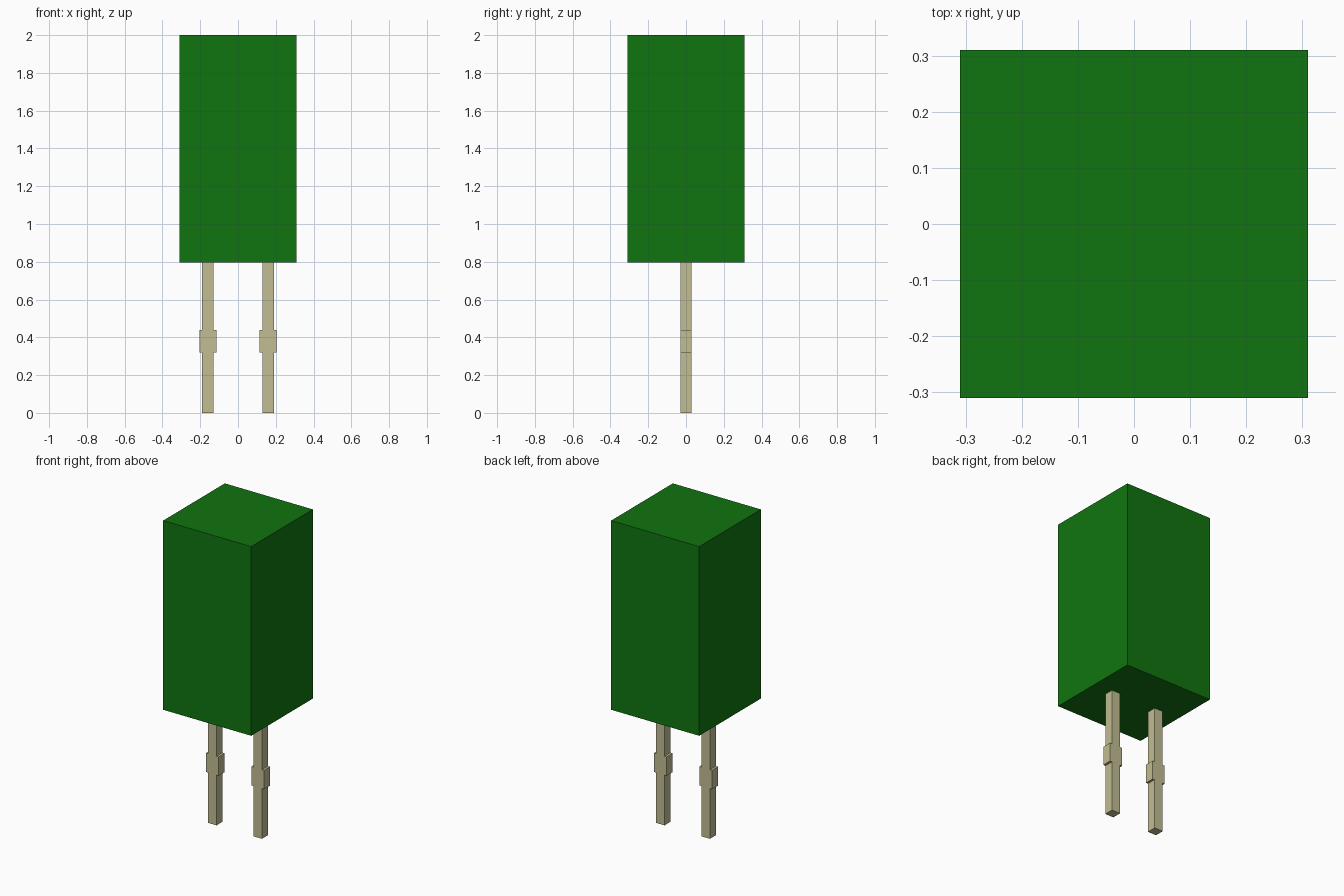
import bpy
import bmesh

cube = bpy.data.objects.get("Cube")
if cube:
    bpy.data.objects.remove(cube, do_unlink=True)


def make_material(name, rgb):
    mat = bpy.data.materials.new(name)
    mat.use_nodes = True
    color = (*rgb, 1)
    mat.diffuse_color = color
    mat.node_tree.nodes["Principled BSDF"].inputs["Base Color"].default_value = color
    return mat


def extrude_profile(name, points, depth, mat, x=0):
    """Outline in the xz plane, extruded symmetrically along y."""
    bm = bmesh.new()
    face = bm.faces.new([bm.verts.new((px, -depth / 2, pz)) for px, pz in points])
    result = bmesh.ops.extrude_face_region(bm, geom=[face])
    moved = [v for v in result["geom"] if isinstance(v, bmesh.types.BMVert)]
    bmesh.ops.translate(bm, verts=moved, vec=(0, depth, 0))
    bmesh.ops.recalc_face_normals(bm, faces=bm.faces)
    mesh = bpy.data.meshes.new(name)
    bm.to_mesh(mesh)
    bm.free()
    mesh.materials.append(mat)
    obj = bpy.data.objects.new(name, mesh)
    obj.location.x = x
    bpy.context.collection.objects.link(obj)
    return obj


green = make_material("green plastic", (0.005, 0.175, 0.005))
metal = make_material("pale tan metal", (0.54, 0.51, 0.29))

# Rectangular body
half, bottom, top = 0.31, 0.795, 2.0
extrude_profile("body", [(-half, bottom), (half, bottom), (half, top), (-half, top)],
                2 * half, green)

# Pins with a wider stop collar part way up
right_edge = [(0.03, 0), (0.03, 0.32), (0.045, 0.32),
              (0.045, 0.44), (0.03, 0.44), (0.03, bottom)]
outline = right_edge + [(-px, pz) for px, pz in reversed(right_edge)]
for side, x in (("left", 0.16), ("right", -0.16)):
    extrude_profile(side + "_pin", outline, 0.06, metal, x)
